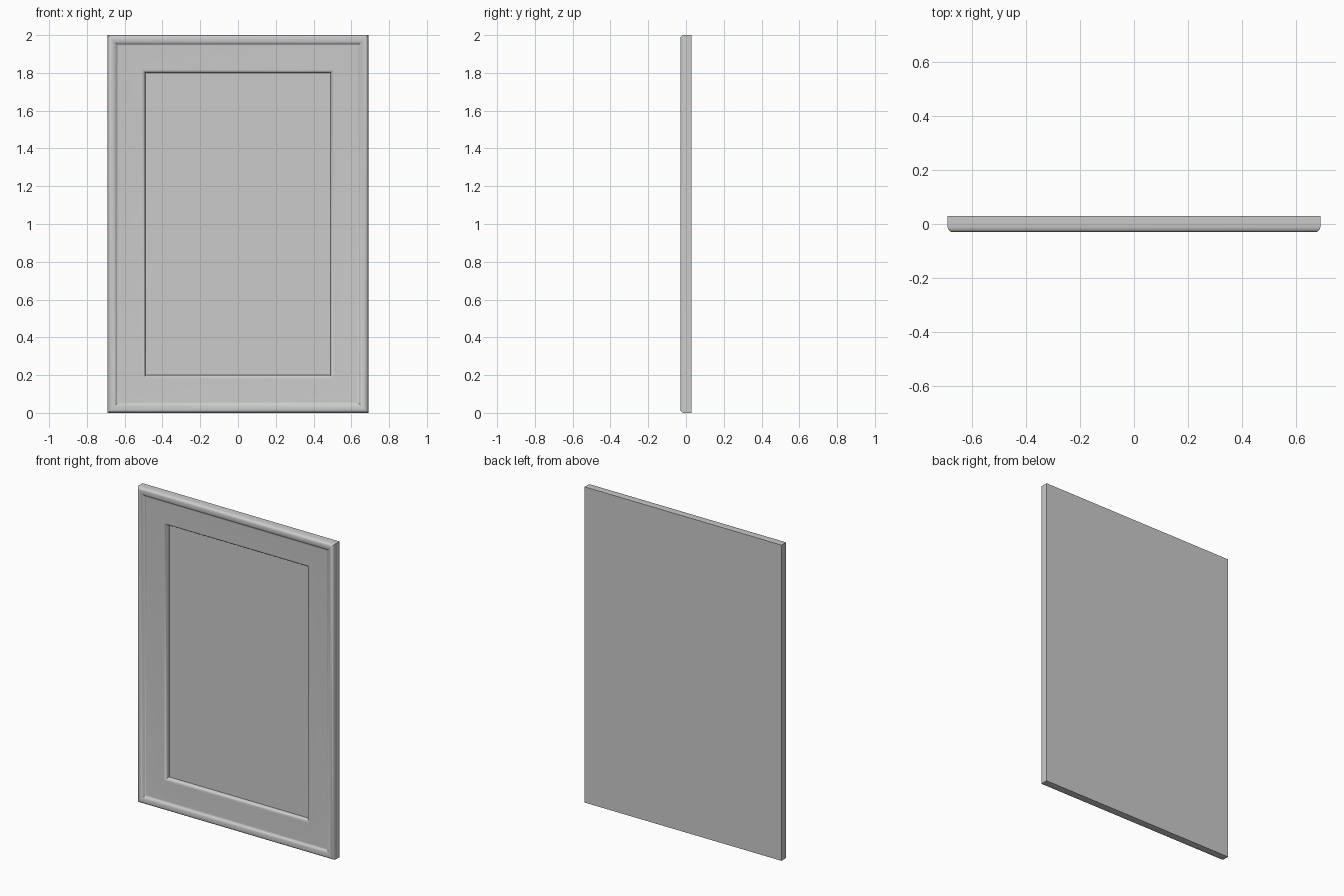
import bpy, bmesh

if "Cube" in bpy.data.objects:
    bpy.data.objects.remove(bpy.data.objects["Cube"])

W, H = 0.69, 1.0      # half width, half height
SEAM = 0.012          # depth where the moulding meets the back board


def finish(bm, name):
    bmesh.ops.recalc_face_normals(bm, faces=bm.faces)
    me = bpy.data.meshes.new(name)
    bm.to_mesh(me)
    bm.free()
    ob = bpy.data.objects.new(name, me)
    bpy.context.collection.objects.link(ob)
    bpy.ops.object.select_all(action='DESELECT')
    ob.select_set(True)
    bpy.context.view_layer.objects.active = ob
    bpy.ops.object.shade_smooth_by_angle(angle=0.7)
    return ob


def loop(bm, inset, y):
    # mitred rectangle at a given inset from the outer edge
    x, h = W - inset, H - inset
    return [bm.verts.new((sx * x, y, H + sz * h))
            for sx, sz in ((-1, -1), (1, -1), (1, 1), (-1, 1))]


# Moulding: (inset, depth) cross-section swept around the rectangle
profile = [
    (0, SEAM), (0, -0.012), (0.002, -0.019), (0.006, -0.025),
    (0.012, -0.029), (0.019, -0.030), (0.028, -0.0295), (0.036, -0.027),
    (0.043, -0.023), (0.048, -0.018), (0.052, -0.0155), (0.058, -0.015),
    (0.180, -0.015), (0.186, -0.0142), (0.192, -0.011),
    (0.196, -0.006), (0.199, 0.002), (0.200, SEAM),
]
bm = bmesh.new()
loops = [loop(bm, i, y) for i, y in profile]
for k, a in enumerate(loops):
    b = loops[(k + 1) % len(loops)]
    for j in range(4):
        n = (j + 1) % 4
        bm.faces.new((a[j], a[n], b[n], b[j]))
finish(bm, "frame_moulding")

# Back board: also shows through the opening as the recessed panel
bm = bmesh.new()
front, back = loop(bm, 0, SEAM), loop(bm, 0, 0.030)
bm.faces.new(front)
bm.faces.new(back)
for j in range(4):
    n = (j + 1) % 4
    bm.faces.new((front[j], front[n], back[n], back[j]))
finish(bm, "back_board")
